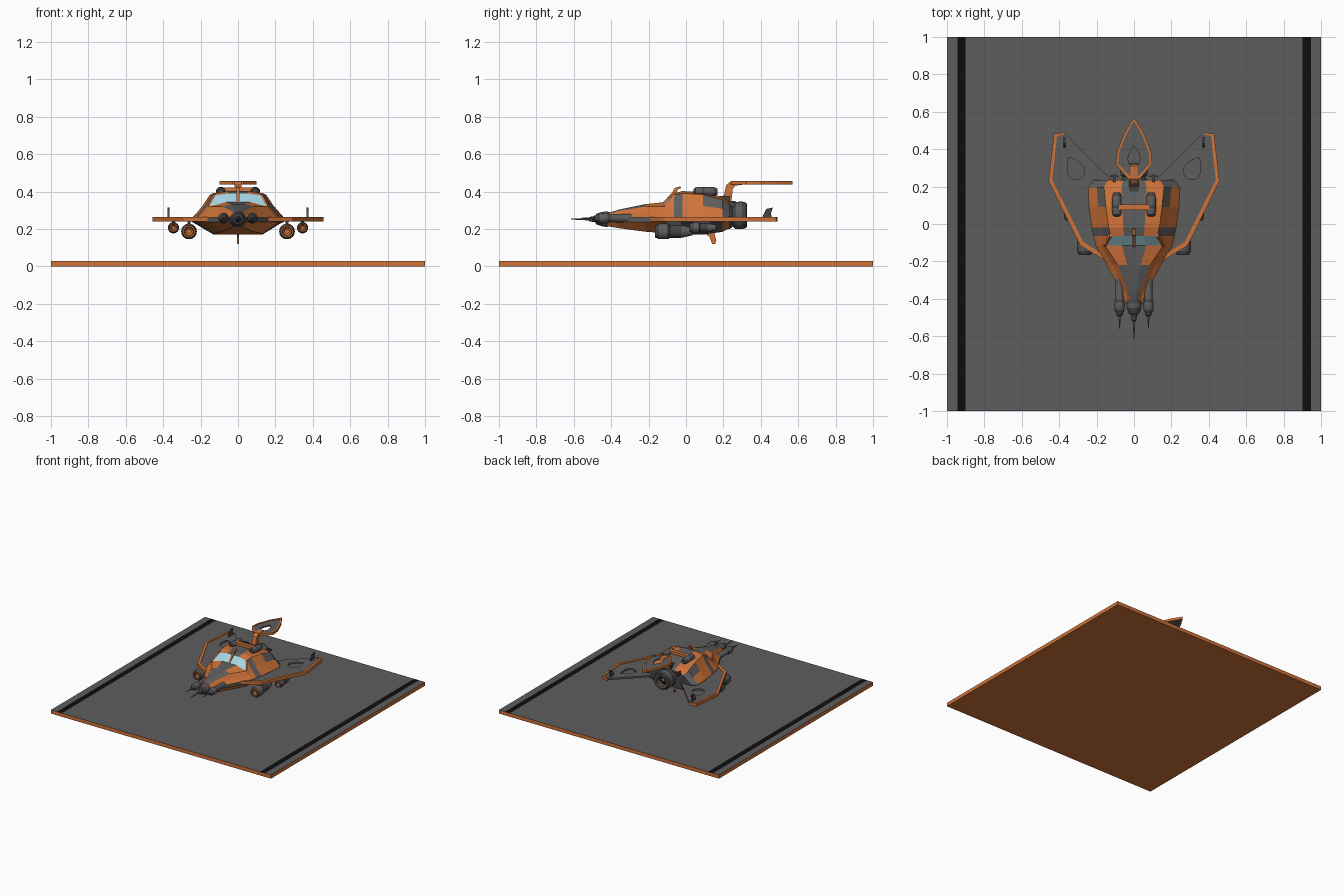
import bpy, bmesh
from math import sin, cos, pi
from mathutils import Matrix

if "Cube" in bpy.data.objects:
    bpy.data.objects.remove(bpy.data.objects["Cube"])


def mat(name, r, g, b):
    m = bpy.data.materials.new(name)
    m.diffuse_color = (r, g, b, 1)
    m.use_nodes = True
    m.node_tree.nodes["Principled BSDF"].inputs["Base Color"].default_value = m.diffuse_color
    return m


ORANGE = mat("orange_paint", 0.62, 0.17, 0.04)
GREY = mat("grey_metal", 0.11, 0.11, 0.11)
DARK = mat("dark_metal", 0.06, 0.06, 0.065)
BLACK = mat("black_stripe", 0.004, 0.004, 0.004)
GLASS = mat("window_glass", 0.38, 0.68, 0.78)
PAL = [ORANGE, GREY, DARK, BLACK, GLASS]
O, G, D, B, W = range(5)


def finish(bm, name, smooth=False):
    bmesh.ops.remove_doubles(bm, verts=bm.verts, dist=1e-5)
    bmesh.ops.recalc_face_normals(bm, faces=bm.faces)
    if smooth:
        for f in bm.faces:
            f.smooth = True
        for e in bm.edges:
            e.smooth = len(e.link_faces) == 2 and e.calc_face_angle(0) < 0.6
    me = bpy.data.meshes.new(name)
    bm.to_mesh(me)
    bm.free()
    for m in PAL:
        me.materials.append(m)
    ob = bpy.data.objects.new(name, me)
    bpy.context.collection.objects.link(ob)
    return ob


def box(name, c, s, m):
    bm = bmesh.new()
    bmesh.ops.create_cube(bm, size=1, matrix=Matrix.Translation(c) @ Matrix.Diagonal((*s, 1)))
    for f in bm.faces:
        f.material_index = m
    return finish(bm, name)


def loft(bm, rings, pick):
    """Skin closed rings; pick(i, j) gives the material of each face."""
    vs = [[bm.verts.new(p) for p in r] for r in rings]
    n = len(vs[0])
    for i in range(len(vs) - 1):
        for j in range(n):
            k = (j + 1) % n
            f = bm.faces.new((vs[i][j], vs[i][k], vs[i + 1][k], vs[i + 1][j]))
            f.material_index = pick(i, j)
    for i in (0, -1):
        bm.faces.new(vs[i]).material_index = pick(i, -1)


def lathe(name, x, z, prof, n=20):
    """Turn (y, radius, material) points around a lengthwise axis."""
    bm = bmesh.new()
    rings = [[(x + r * cos(2 * pi * k / n), y, z + r * sin(2 * pi * k / n)) for k in range(n)]
             for y, r, m in prof]
    loft(bm, rings, lambda i, j: prof[i][2])
    return finish(bm, name, True)


def plate(name, loops, at, thick, m, side=False):
    """Flat panel, later loops are holes; side=True draws in the y-z plane."""
    cu = bpy.data.curves.new(name, 'CURVE')
    cu.dimensions, cu.fill_mode, cu.extrude = '2D', 'BOTH', thick / 2
    for pts in loops:
        sp = cu.splines.new('POLY')
        sp.points.add(len(pts) - 1)
        for p, (a, b) in zip(sp.points, pts):
            p.co = (a, b, 0, 1)
        sp.use_cyclic_u = True
    tmp = bpy.data.objects.new(name + "_tmp", cu)
    bpy.context.collection.objects.link(tmp)
    me = tmp.evaluated_get(bpy.context.evaluated_depsgraph_get()).to_mesh()
    bm = bmesh.new()
    bm.from_mesh(me)
    bpy.data.objects.remove(tmp)
    for f in bm.faces:
        f.material_index = m
        f.smooth = False
    for v in bm.verts:
        a, b, c = v.co
        v.co = (at + c, a, b) if side else (a, b, at + c)
    return finish(bm, name)


def teardrop(cx, cy, a, b, rot):
    pts = []
    for k in range(16):
        t = 2 * pi * k / 16
        x, y = a * sin(t) * abs(sin(t / 2)), b * cos(t)
        pts.append((cx + x * cos(rot) - y * sin(rot), cy + x * sin(rot) + y * cos(rot)))
    return pts


# landing platform: orange slab, grey deck, two black stripes
bm = bmesh.new()
xs = [-1, -0.945, -0.9, 0.9, 0.945, 1]
prof = [(x, 0.03) for x in xs] + [(1, 0), (-1, 0)]
loft(bm, [[(x, y, z) for x, z in prof] for y in (-1, 1)],
     lambda i, j: {0: G, 1: B, 2: G, 3: B, 4: G}.get(j, O))
finish(bm, "landing_platform")

# hull: y, top z, top half width, shoulder drop, half width, waist z, bottom half width, bottom z
SEC = [(-0.42, 0.285, 0.02, 0.006, 0.045, 0.25, 0.025, 0.215),
       (-0.36, 0.305, 0.033, 0.008, 0.07, 0.25, 0.04, 0.205),
       (-0.22, 0.335, 0.085, 0.015, 0.145, 0.25, 0.08, 0.186),
       (-0.115, 0.348, 0.155, 0.028, 0.205, 0.25, 0.12, 0.178),
       (-0.065, 0.392, 0.125, 0.012, 0.215, 0.25, 0.13, 0.175),
       (-0.02, 0.405, 0.135, 0.014, 0.225, 0.25, 0.13, 0.17),
       (0.09, 0.40, 0.15, 0.016, 0.24, 0.25, 0.13, 0.17),
       (0.195, 0.375, 0.16, 0.018, 0.245, 0.25, 0.13, 0.185),
       (0.235, 0.345, 0.14, 0.02, 0.215, 0.255, 0.11, 0.205)]
rings = []
for y, zt, wt, d, w, zm, wb, zb in SEC:
    half = [(0.42 * wt, zt - d * 0.15), (wt, zt - d), (wt * 0.55 + w * 0.45, (zt - d) * 0.55 + zm * 0.45),
            (w, zm + 0.012), (w, zm - 0.012), (wb, zb)]
    rings.append([(x, y, z) for x, z in half] + [(-x, y, z) for x, z in reversed(half)])


def hull_paint(i, j):
    if j == -1:
        return D
    s = min(j, 10 - j) if j < 11 else 11
    if i == 3 and (s == 0 or j == 11):
        return W
    if j == 11:
        return G
    return G if (i, s) in {(0, 0), (1, 0), (4, 1), (4, 2), (6, 1), (7, 1), (0, 3), (4, 4), (5, 4),
                           (6, 4), (7, 2)} or s == 3 else O


bm = bmesh.new()
loft(bm, rings, hull_paint)
finish(bm, "hull")

# canopy crest and brow between the two panes, belly fin
plate("canopy_crest", [[(-0.13, 0.335), (-0.075, 0.395), (-0.06, 0.42), (-0.03, 0.428), (-0.025, 0.42),
                        (-0.045, 0.41), (-0.05, 0.39), (0.0, 0.40), (0.0, 0.38), (-0.1, 0.33)]],
      0, 0.014, O, True)
plate("belly_fin", [[(0.09, 0.18), (0.125, 0.16), (0.14, 0.12), (0.155, 0.12), (0.162, 0.14),
                     (0.155, 0.165), (0.15, 0.19)]], 0, 0.012, O, True)

# main engine nozzle with recessed throat
lathe("main_engine", 0, 0.273, [(0.18, 0.07, D), (0.235, 0.072, D), (0.25, 0.06, G), (0.262, 0.072, G),
      (0.30, 0.074, D), (0.32, 0.068, D), (0.326, 0.06, D), (0.325, 0.05, O), (0.325, 0.044, D),
      (0.285, 0.036, B), (0.30, 0.015, G), (0.315, 0.001, G)], 28)

# nose gun
lathe("nose_gun", 0, 0.253, [(-0.615, 0.002, G), (-0.52, 0.007, D), (-0.515, 0.012, D), (-0.485, 0.017, D),
      (-0.48, 0.028, D), (-0.45, 0.038, G), (-0.425, 0.042, D), (-0.405, 0.036, D), (-0.36, 0.036, D)])

# raised tail: stalk, rim and pierced panel
plate("tail_stalk", [[(0.19, 0.35), (0.205, 0.39), (0.215, 0.435), (0.24, 0.455), (0.31, 0.457),
                      (0.32, 0.44), (0.265, 0.432), (0.25, 0.415), (0.243, 0.35)]], 0, 0.036, O, True)
box("tail_base", (0, 0.205, 0.355), (0.055, 0.06, 0.045), D)
right = [(0.03, 0.24), (0.098, 0.32), (0.09, 0.39), (0.05, 0.49)]
inner = [(0.022, 0.255), (0.085, 0.323), (0.079, 0.385), (0.042, 0.48)]
t_out = right + [(0, 0.57)] + [(-x, y) for x, y in reversed(right)]
t_in = inner + [(0, 0.55)] + [(-x, y) for x, y in reversed(inner)]
plate("tail_rim", [t_out, t_in], 0.447, 0.02, O)
plate("tail_panel", [t_in, teardrop(0, 0.365, 0.042, 0.055, 0)], 0.447, 0.013, G)

# roof crossbar between the air tanks
box("roof_crossbar", (0, 0.09, 0.412), (0.17, 0.03, 0.022), O)

for s, side in ((-1, "left"), (1, "right")):
    def flip(pts):
        return [(s * x, y) for x, y in pts]

    # wing with painted leading edge and teardrop hole
    plate(side + "_wing", [flip([(0.12, -0.18), (0.17, -0.17), (0.275, -0.10), (0.445, 0.23), (0.42, 0.475),
                                 (0.37, 0.485), (0.12, 0.235)]),
                           flip(teardrop(0.318, 0.30, 0.06, 0.064, -0.45))], 0.253, 0.014, G)
    plate(side + "_wing_rim", [flip([(0.12, -0.215), (0.18, -0.18), (0.288, -0.115), (0.457, 0.23), (0.428, 0.482),
                                     (0.37, 0.49), (0.37, 0.48), (0.412, 0.47), (0.437, 0.235), (0.272, -0.095),
                                     (0.17, -0.16), (0.12, -0.195)])], 0.253, 0.024, O)
    # upright winglet
    plate(side + "_winglet", [[(0.405, 0.25), (0.415, 0.28), (0.43, 0.308), (0.465, 0.315), (0.455, 0.285),
                               (0.458, 0.25)]], s * 0.372, 0.009, D, True)
    # side guns
    lathe(side + "_gun", s * 0.077, 0.258, [(-0.56, 0.002, G), (-0.495, 0.006, D), (-0.49, 0.014, D),
          (-0.47, 0.02, D), (-0.46, 0.027, G), (-0.42, 0.028, D), (-0.405, 0.021, G), (-0.3, 0.023, G),
          (-0.22, 0.02, G)])
    # large and small underwing pods on pylons
    for nm, x, z, r, y0, ln in (("large_pod", 0.262, 0.187, 0.042, -0.165, 0.2),
                                ("small_pod", 0.345, 0.207, 0.03, 0.02, 0.14)):
        lathe(f"{side}_{nm}", s * x, z, [(y0 + 0.03, 0.3 * r, O), (y0 + 0.02, 0.55 * r, D), (y0, 0.6 * r, O),
              (y0, 0.78 * r, D), (y0 + 0.02, r, G), (y0 + 0.35 * ln, r, D), (y0 + 0.4 * ln, 0.82 * r, D),
              (y0 + 0.7 * ln, 0.82 * r, G), (y0 + ln, 0.5 * r, D)], 18)
        box(f"{side}_{nm}_pylon", (s * x, y0 + 0.5 * ln, (z + 0.253) / 2), (0.018, 0.08, 0.253 - z), D)
    # roof air tanks
    lathe(side + "_air_tank", s * 0.092, 0.4, [(0.04, 0.014, D), (0.05, 0.023, G), (0.085, 0.026, D),
          (0.10, 0.026, G), (0.15, 0.024, D), (0.168, 0.016, D)], 16)
    # small rear hook, shoulder rib and strut to the nose
    box(side + "_rear_hook", (s * 0.105, 0.245, 0.335), (0.012, 0.04, 0.03), D)
    box(side + "_rear_hook_bar", (s * 0.105, 0.255, 0.345), (0.045, 0.01, 0.01), D)
    # window frame posts
    bm = bmesh.new()
    loft(bm, [[(s * (w0 + a), y + b, z) for a, b in ((0, -0.006), (0.012, -0.006), (0.012, 0.012), (0, 0.012))]
              for w0, y, z in ((0.15, -0.115, 0.322), (0.12, -0.065, 0.384))], lambda i, j: O)
    finish(bm, side + "_window_post")
